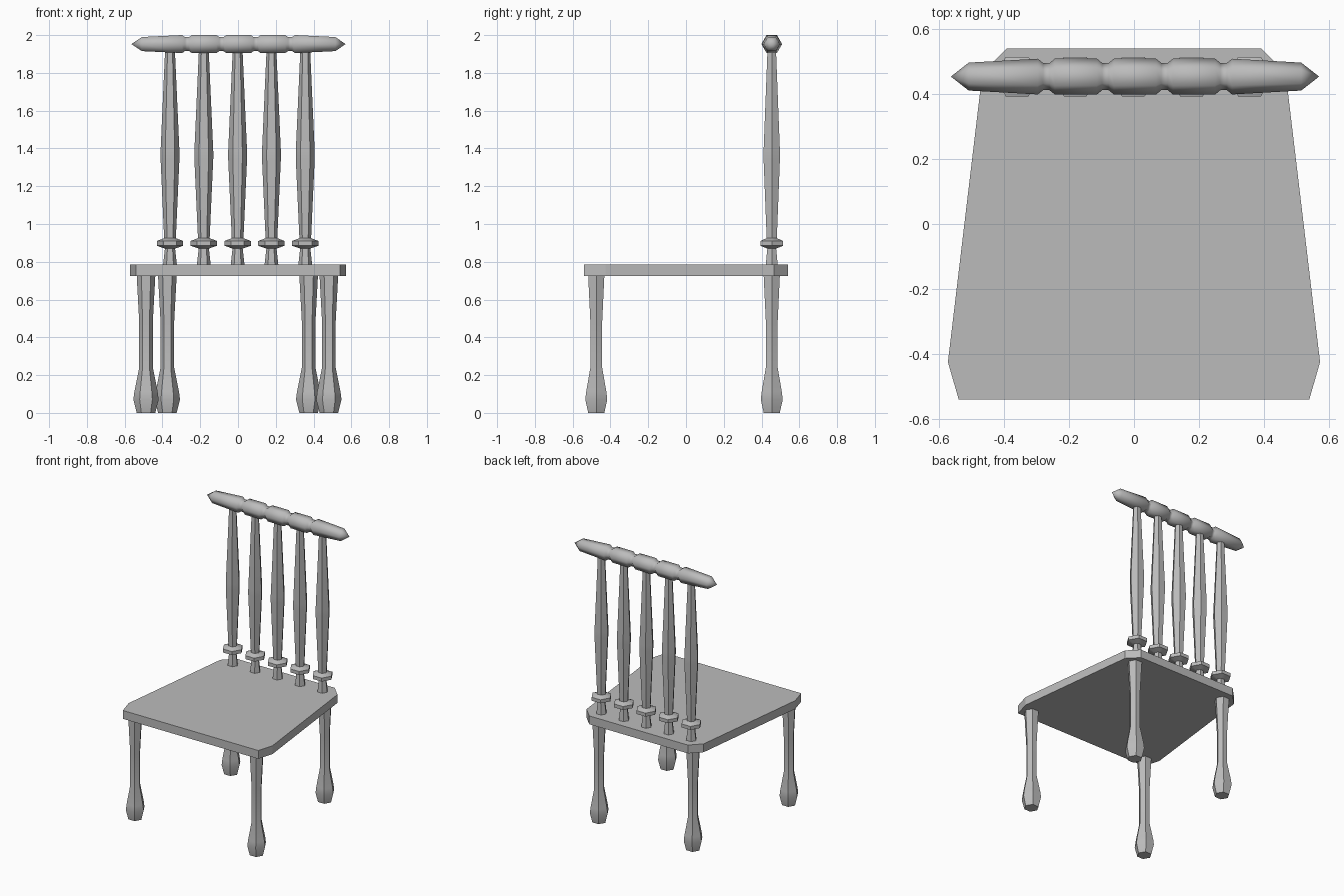
import bpy, bmesh, math
from mathutils import Matrix

cube = bpy.data.objects.get("Cube")
if cube:
    bpy.data.objects.remove(cube, do_unlink=True)

# One plain grey for the whole chair
GREY = (0.5, 0.5, 0.5, 1.0)
grey = bpy.data.materials.new("plain grey")
grey.use_nodes = True
grey.diffuse_color = GREY
grey.node_tree.nodes["Principled BSDF"].inputs["Base Color"].default_value = GREY


def make_object(name, bm, smooth=False):
    bmesh.ops.recalc_face_normals(bm, faces=bm.faces)
    mesh = bpy.data.meshes.new(name)
    bm.to_mesh(mesh)
    bm.free()
    mesh.materials.append(grey)
    obj = bpy.data.objects.new(name, mesh)
    bpy.context.collection.objects.link(obj)
    if smooth:
        bpy.ops.object.select_all(action='DESELECT')
        obj.select_set(True)
        bpy.context.view_layer.objects.active = obj
        bpy.ops.object.shade_smooth_by_angle(angle=math.radians(50))
    return obj


def turned(name, profile, location, lying=False):
    """Six-sided turning from (radius, height) pairs; zero radius makes a point."""
    bm = bmesh.new()
    rings = []
    for r, h in profile:
        count = 6 if r > 0 else 1
        rings.append([bm.verts.new((r * math.cos(i * math.pi / 3),
                                    r * math.sin(i * math.pi / 3), h))
                      for i in range(count)])
    for a, b in zip(rings, rings[1:]):
        for i in range(6):
            j = (i + 1) % 6
            quad = [a[i % len(a)], a[j % len(a)], b[j % len(b)], b[i % len(b)]]
            bm.faces.new(list(dict.fromkeys(quad)))
    for ring in (rings[0], rings[-1]):
        if len(ring) > 1:
            bm.faces.new(ring)
    if lying:
        # Axis along x, flat side up, points front and back
        turn = Matrix.Rotation(math.pi / 2, 4, 'Y') @ Matrix.Rotation(math.pi / 2, 4, 'Z')
        bm.transform(turn)
    bm.transform(Matrix.Translation(location))
    return make_object(name, bm, smooth=True)


# Seat: tapered board with clipped corners
SEAT_BOTTOM, SEAT_TOP, BACK_Y = 0.725, 0.785, 0.454
half = [(0.54, -0.54), (0.573, -0.425), (0.467, 0.465), (0.393, 0.54)]
outline = half + [(-x, y) for x, y in reversed(half)]
bm = bmesh.new()
board = bm.faces.new([bm.verts.new((x, y, SEAT_BOTTOM)) for x, y in outline])
raised = bmesh.ops.extrude_face_region(bm, geom=[board], use_keep_orig=True)
top = [v for v in raised["geom"] if isinstance(v, bmesh.types.BMVert)]
bmesh.ops.translate(bm, verts=top, vec=(0, 0, SEAT_TOP - SEAT_BOTTOM))
make_object("seat", bm)

# Legs
leg = [(0.049, 0), (0.067, 0.07), (0.062, 0.11), (0.036, 0.24),
       (0.036, 0.48), (0.049, 0.72), (0.049, SEAT_BOTTOM + 0.005)]
for side, s in (("left", 1), ("right", -1)):
    turned(f"front_{side}_leg", leg, (s * 0.484 - 0.003, -0.475, 0))
    turned(f"back_{side}_leg", leg, (s * 0.374, BACK_Y, 0))

# Back spindles with a collar near the foot
spindle = [(0.037, SEAT_TOP - 0.005), (0.027, 0.87), (0.07, 0.885), (0.07, 0.91),
           (0.031, 0.925), (0.05, 1.345), (0.05, 1.385), (0.026, 1.92)]
for i in range(5):
    turned(f"back_spindle_{i + 1}", spindle, ((i - 2) * 0.179 - 0.002, BACK_Y, 0))

# Top rail: pointed ends and four grooves between the spindles
rail = [(0, -0.567), (0.043, -0.512)]
for i in range(4):
    groove = (i - 1.5) * 0.182
    rail += [(0.055, groove - 0.026), (0.042, groove - 0.01),
             (0.042, groove + 0.01), (0.055, groove + 0.026)]
rail += [(0.043, 0.512), (0, 0.567)]
turned("top_rail", rail, (0.003, BACK_Y, 1.9525), lying=True)
